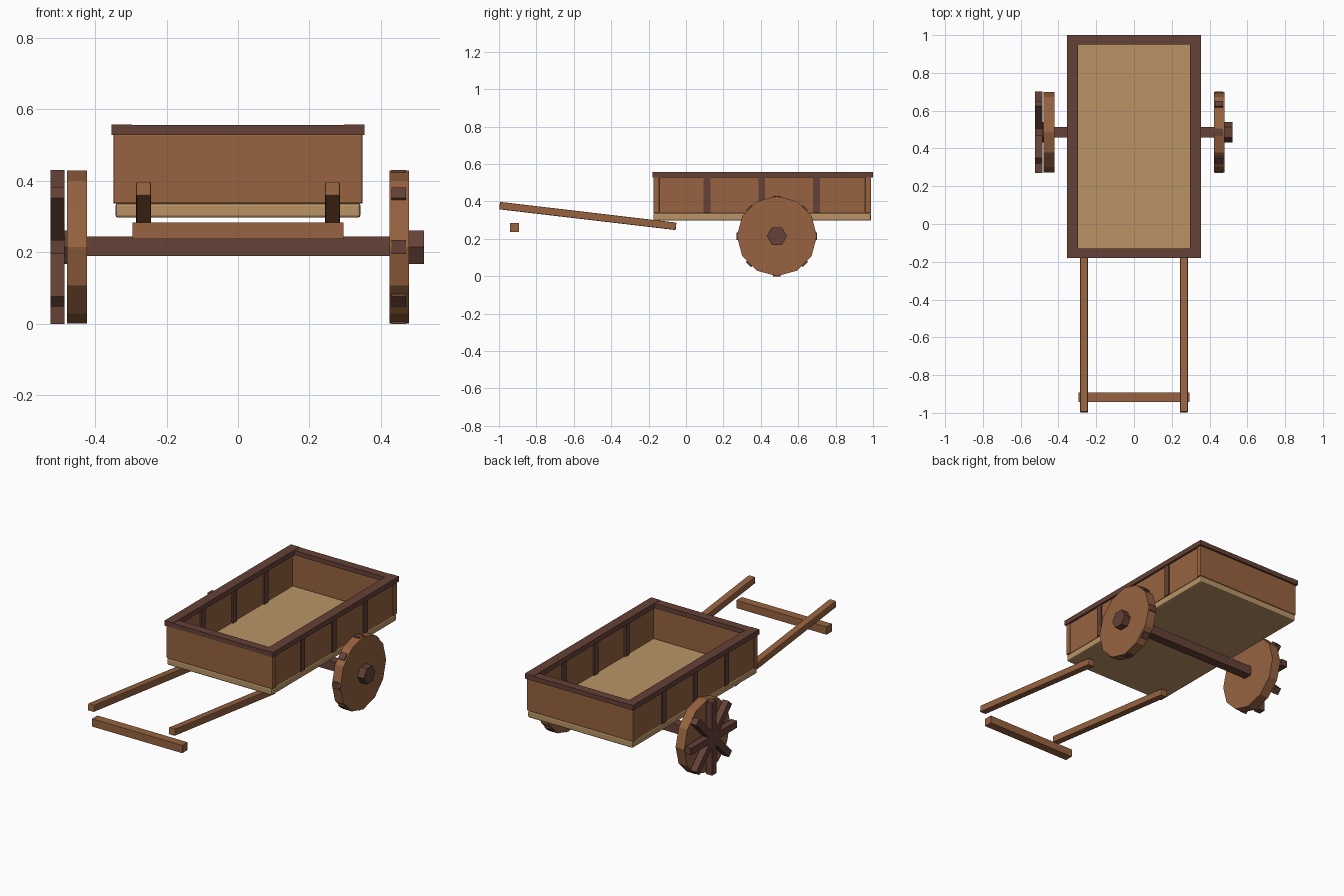
import bpy
from math import pi, radians

cube = bpy.data.objects.get("Cube")
if cube:
    bpy.data.objects.remove(cube, do_unlink=True)


def material(name, rgb):
    m = bpy.data.materials.new(name)
    m.use_nodes = True
    m.diffuse_color = (*rgb, 1)
    m.node_tree.nodes["Principled BSDF"].inputs["Base Color"].default_value = (*rgb, 1)
    return m


DARK = material("dark_wood", (0.13, 0.054, 0.038))
WOOD = material("brown_wood", (0.31, 0.124, 0.052))
TAN = material("pale_wood", (0.49, 0.296, 0.133))


def box(name, xs, ys, zs, mat, bevel=0.0, turn=0.0):
    """Box between the given limits, optionally bevelled and turned about x."""
    lims = (xs, ys, zs)
    bpy.ops.mesh.primitive_cube_add(size=1, location=[(a + b) / 2 for a, b in lims])
    ob = bpy.context.object
    ob.name = name
    ob.scale = [b - a for a, b in lims]
    bpy.ops.object.transform_apply(location=False, rotation=False, scale=True)
    ob.rotation_euler.x = turn
    ob.data.materials.append(mat)
    if bevel:
        mod = ob.modifiers.new("bevel", "BEVEL")
        mod.width = bevel
        mod.segments = 2
    return ob


def disc(name, sides, radius, xs, mat):
    """Prism lying along x on the axle line, with a corner at the top."""
    bpy.ops.mesh.primitive_cylinder_add(
        vertices=sides, radius=radius, depth=xs[1] - xs[0],
        location=(sum(xs) / 2, AXLE_Y, AXLE_Z), rotation=(0, pi / 2, 0))
    ob = bpy.context.object
    ob.name = name
    ob.data.materials.append(mat)


AXLE_Y, AXLE_Z = 0.486, 0.215
FRONT, BACK = -0.18, 1.0
WALL_Z = (0.337, 0.53)

# Tray floor and end boards
box("floor", (-0.343, 0.343), (FRONT + 0.005, BACK - 0.01), (0.297, 0.338), TAN, 0.008)
box("front_board", (-0.348, 0.348), (FRONT + 0.005, FRONT + 0.037), WALL_Z, WOOD, 0.004)
box("back_board", (-0.348, 0.348), (BACK - 0.042, BACK - 0.01), WALL_Z, WOOD, 0.004)

# Rim end rails
box("front_rail", (-0.3, 0.3), (FRONT, FRONT + 0.05), (0.529, 0.556), DARK)
box("back_rail", (-0.3, 0.3), (BACK - 0.05, BACK), (0.529, 0.556), DARK)

for side, s in (("left", 1), ("right", -1)):
    def span(a, b):
        return tuple(sorted((s * a, s * b)))

    # Side boards, rails and posts
    box(side + "_board", span(0.313, 0.342), (FRONT + 0.037, BACK - 0.042), WALL_Z, WOOD)
    box(side + "_rail", span(0.297, 0.354), (FRONT, BACK), (0.528, 0.558), DARK)
    for i, y in enumerate((0.112, 0.405, 0.698)):
        box(f"{side}_post_{i + 1}", span(0.303, 0.348), (y - 0.018, y + 0.018), WALL_Z, DARK)

    # Pulling shafts, sloping down towards the tray
    box(side + "_shaft", span(0.244, 0.285), (-1.0, -0.05), (0.3025, 0.3425),
        WOOD, 0.004, radians(-6.7))

# Loose crossbar below the shaft ends
box("crossbar", (-0.295, 0.295), (-0.942, -0.892), (0.238, 0.284), WOOD)

# Axle
box("axle", (-0.45, 0.45), (AXLE_Y - 0.027, AXLE_Y + 0.027), (0.19, 0.245), DARK)

# Wheels: spokes stand outside the right disc and are sunk into the left one
wheels = (("left", (0.424, 0.479), (0.43, 0.47), (0.47, 0.521)),
          ("right", (-0.479, -0.422), (-0.525, -0.485), (-0.488, -0.44)))
for side, disc_x, spoke_x, hub_x in wheels:
    disc(side + "_wheel", 12, 0.214, disc_x, WOOD)
    disc(side + "_hub", 6, 0.054, hub_x, DARK)
    for i in range(4):
        box(f"{side}_spoke_{i + 1}", spoke_x, (AXLE_Y - 0.02, AXLE_Y + 0.02),
            (AXLE_Z - 0.215, AXLE_Z + 0.215), DARK, 0, i * pi / 4)
